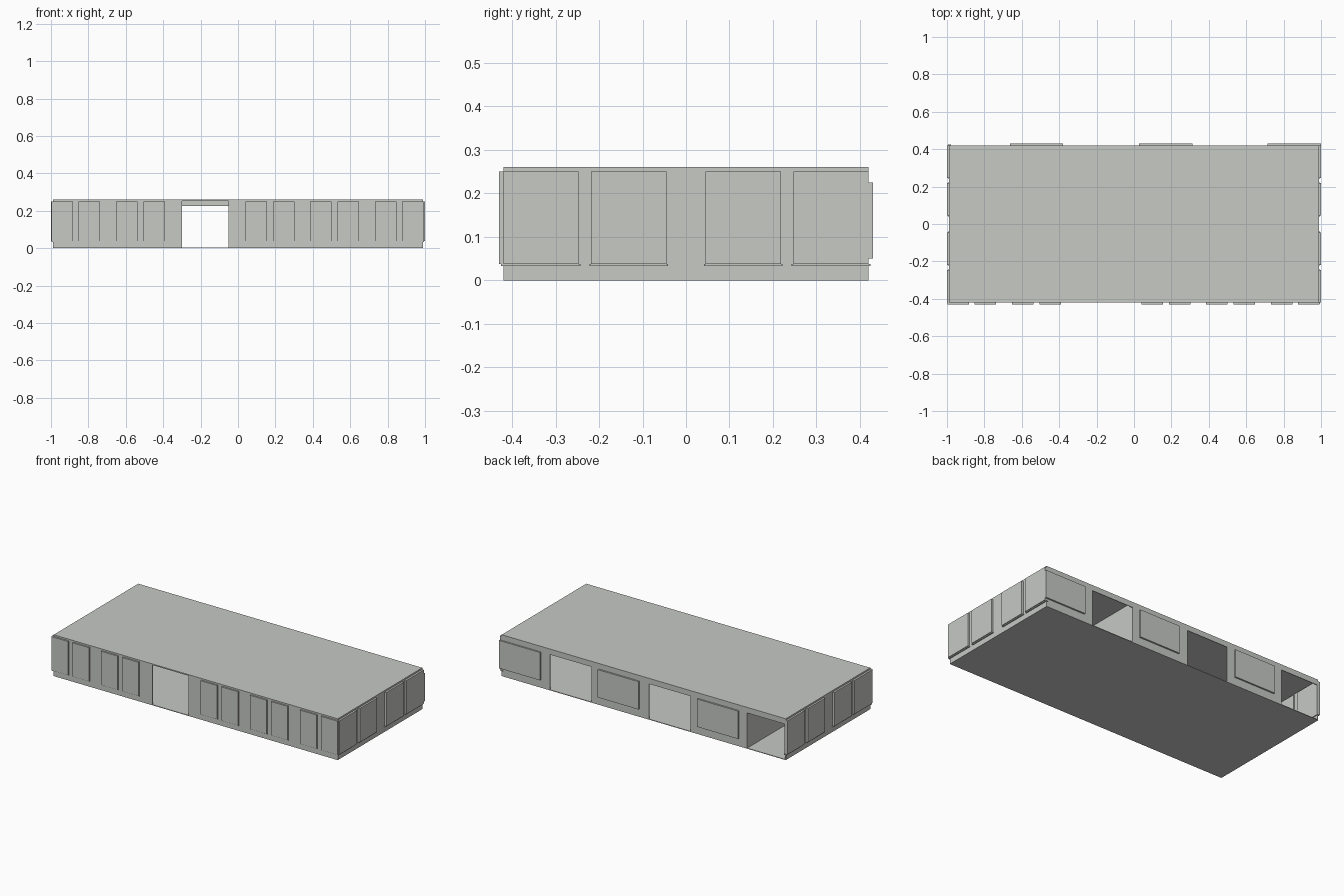
import bpy

if "Cube" in bpy.data.objects:
    bpy.data.objects.remove(bpy.data.objects["Cube"], do_unlink=True)

grey = bpy.data.materials.new("pale_grey")
grey.use_nodes = True
colour = (0.57, 0.585, 0.56, 1)
grey.diffuse_color = colour
grey.node_tree.nodes["Principled BSDF"].inputs["Base Color"].default_value = colour

X, Y, H = 0.988, 0.42, 0.26      # half length, half depth, height
T = 0.004                        # sheet thickness
CORNERS = [(x, y, z) for x in (0, 1) for y in (0, 1) for z in (0, 1)]
SIDES = [(0, 1, 3, 2), (4, 6, 7, 5), (0, 4, 5, 1), (2, 3, 7, 6), (0, 2, 6, 4), (1, 5, 7, 3)]


def box(name, xs, ys, zs):
    mesh = bpy.data.meshes.new(name)
    mesh.from_pydata([(xs[i], ys[j], zs[k]) for i, j, k in CORNERS], [], SIDES)
    mesh.materials.append(grey)
    obj = bpy.data.objects.new(name, mesh)
    bpy.context.collection.objects.link(obj)
    return obj


def wall_with_doors(name, ys, doors, door_top):
    """Long wall along x: solid stretches between doors and a lintel over each."""
    start = -X
    for a, b in doors:
        if a > start:
            box(name, (start, a), ys, (T, H - T))
        box(name + "_lintel", (a, b), ys, (door_top, H - T))
        start = b
    box(name, (start, X), ys, (T, H - T))


# Floor and roof
box("floor", (-X, X), (-Y, Y), (0, T))
box("roof", (-X, X), (-Y, Y), (H - T, H))

# Outer walls
wall_with_doors("front_wall", (-Y, -Y + T), [(-0.3, -0.05)], 0.253)
wall_with_doors("back_wall", (Y - T, Y),
                [(-X + T, -0.72), (-0.325, -0.037), (0.365, 0.653)], 0.225)
for name, side in (("left_wall", 1), ("right_wall", -1)):
    box(name, sorted((side * X, side * (X - T))), (-Y, Y), (T, H - T))

# Inner partitions
for x in (-0.72, 0.361):
    box("partition", (x, x + T), (-Y + T, Y - T), (T, H - T))

# Front windows, each with a thin sill
for x in (-0.998, -0.852, -0.652, -0.506, 0.04, 0.186, 0.385, 0.531, 0.732, 0.878):
    box("front_window", (x, x + 0.115), (-0.43, -0.41), (0.038, 0.25))
    box("front_sill", (x, x + 0.115), (-0.425, -0.41), (0.033, 0.038))

# Back windows
for x in (-0.664, 0.028, 0.715):
    box("back_window", (x, x + 0.285), (0.41, 0.43), (0.05, 0.225))

# End windows on both short walls
for side in (-1, 1):
    for a, b in ((0.045, 0.218), (0.247, 0.42)):
        for flip in (-1, 1):
            ys = sorted((flip * a, flip * b))
            box("end_window", sorted((side * 0.978, side)), ys, (0.038, 0.25))
            box("end_sill", sorted((side * 0.978, side * 0.995)),
                (ys[0] - 0.004, ys[1] + 0.004), (0.033, 0.038))
